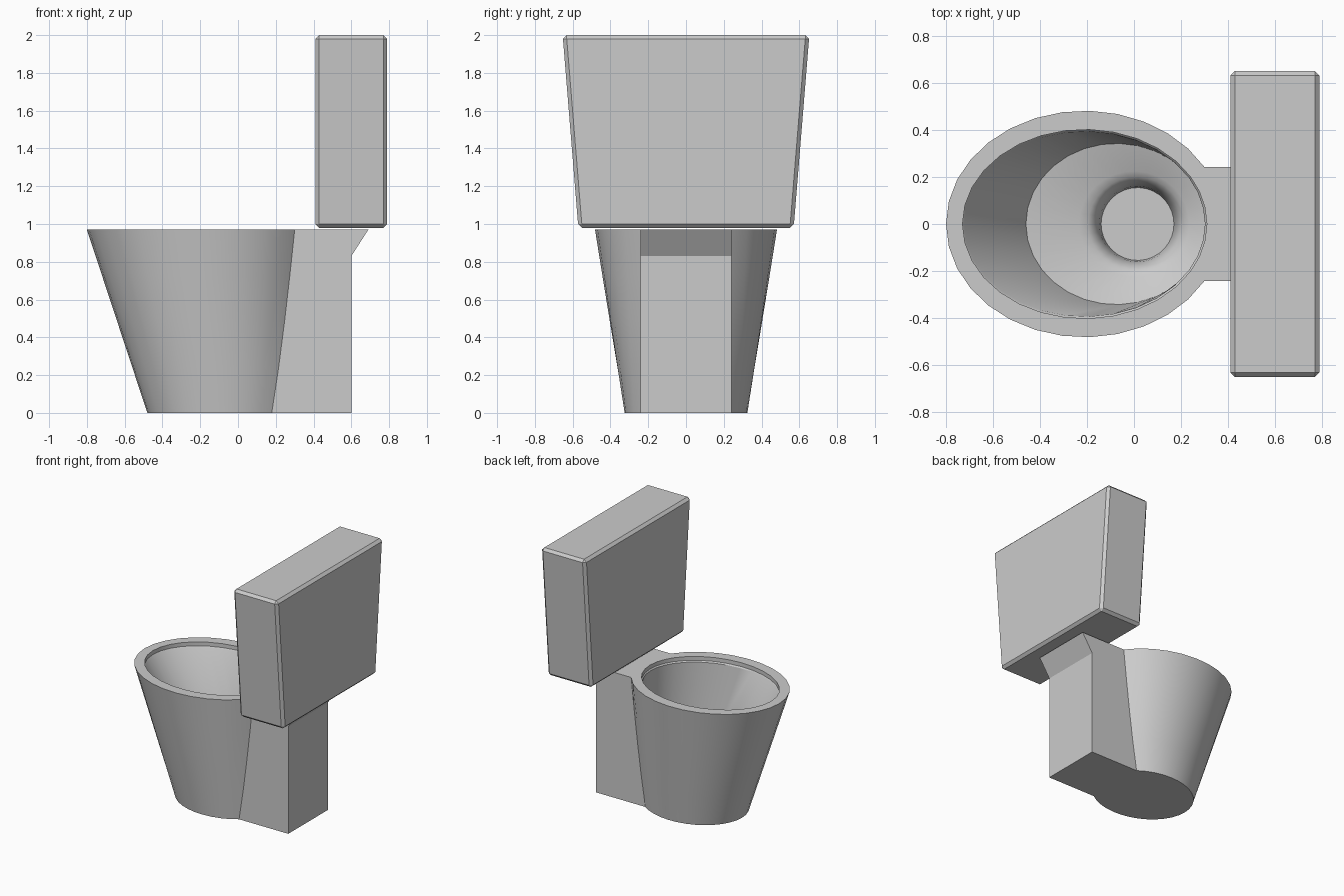
import bpy, bmesh, math

if "Cube" in bpy.data.objects:
    bpy.data.objects.remove(bpy.data.objects["Cube"])

HALF = 0.242          # half width of the rear pedestal
TOP = 0.97            # rim height
BACK, ARC = 6, 26     # segments on the pedestal side / free side of the oval


def finish(bm, name, angle=30):
    bmesh.ops.recalc_face_normals(bm, faces=bm.faces)
    me = bpy.data.meshes.new(name)
    bm.to_mesh(me)
    bm.free()
    ob = bpy.data.objects.new(name, me)
    bpy.context.collection.objects.link(ob)
    bpy.ops.object.select_all(action='DESELECT')
    ob.select_set(True)
    bpy.context.view_layer.objects.active = ob
    bpy.ops.object.shade_smooth_by_angle(angle=math.radians(angle))
    return ob


def angles(ry):
    """Oval angles with exact vertices where the pedestal sides meet it."""
    t = math.asin(HALF / ry)
    free = [t + (2 * math.pi - 2 * t) * i / ARC for i in range(ARC + 1)]
    back = [-t + 2 * t * i / BACK for i in range(1, BACK)]
    return free + back


def oval(bm, angs, cx, rx, ry, z):
    return [bm.verts.new((cx + rx * math.cos(a), ry * math.sin(a), z)) for a in angs]


def bridge(bm, a, b):
    n = len(a)
    for i in range(n):
        j = (i + 1) % n
        bm.faces.new((a[i], a[j], b[j], b[i]))


# Bowl and pedestal: tapered oval shell merged with a rear block
bm = bmesh.new()
LEVELS = 5
free_cols = []
for k in range(LEVELS):
    f = k / (LEVELS - 1)
    cx, rx, ry = -0.085 - 0.125 * f, 0.395 + 0.195 * f, 0.325 + 0.157 * f
    angs = angles(ry)
    if k < LEVELS - 1:
        angs = angs[:ARC + 1]
    free_cols.append(oval(bm, angs, cx, rx, ry, TOP * f))
rim = free_cols[-1]
for lo, hi in zip(free_cols, free_cols[1:]):
    for i in range(ARC):
        bm.faces.new((lo[i], lo[i + 1], hi[i + 1], hi[i]))

# Rear block with overhanging ledge under the tank
profile = [(0.6, 0), (0.6, 0.83), (0.69, TOP)]
left = [bm.verts.new((x, HALF, z)) for x, z in profile]
right = [bm.verts.new((x, -HALF, z)) for x, z in profile]
bm.faces.new([c[0] for c in free_cols] + left[::-1])
bm.faces.new([c[ARC] for c in free_cols] + right[::-1])
for i in range(2):
    bm.faces.new((left[i], left[i + 1], right[i + 1], right[i]))
bm.faces.new(free_cols[0] + [right[0], left[0]])
bm.faces.new(rim[ARC:] + [rim[0], left[2], right[2]])

# Bowl inside: lip, wall, sloping floor, rounded drain, flat bottom
inner = [
    (-0.21, 0.52, 0.402, TOP), (-0.21, 0.52, 0.402, 0.94),
    (-0.21, 0.512, 0.394, 0.93),
    (-0.075, 0.385, 0.343, 0.50),
    (0.0, 0.235, 0.225, 0.465), (0.01, 0.205, 0.20, 0.453),
    (0.012, 0.187, 0.185, 0.437), (0.014, 0.173, 0.171, 0.412),
    (0.015, 0.163, 0.161, 0.375), (0.015, 0.155, 0.155, 0.32),
]
angs = angles(0.482)
prev = rim
for ring in inner:
    cur = oval(bm, angs, *ring)
    bridge(bm, prev, cur)
    prev = cur
bm.faces.new(prev)
finish(bm, "bowl_and_pedestal")

# Tank: box widening upward, with chamfered edges
bm = bmesh.new()
bmesh.ops.create_cube(bm, size=1)
for v in bm.verts:
    up = v.co.z > 0
    v.co = (0.6 + v.co.x * 0.38, v.co.y * (1.306 if up else 1.14), 2.0 if up else 0.98)
bmesh.ops.bevel(bm, geom=bm.edges[:], offset=0.02, segments=1, affect='EDGES')
finish(bm, "tank")
